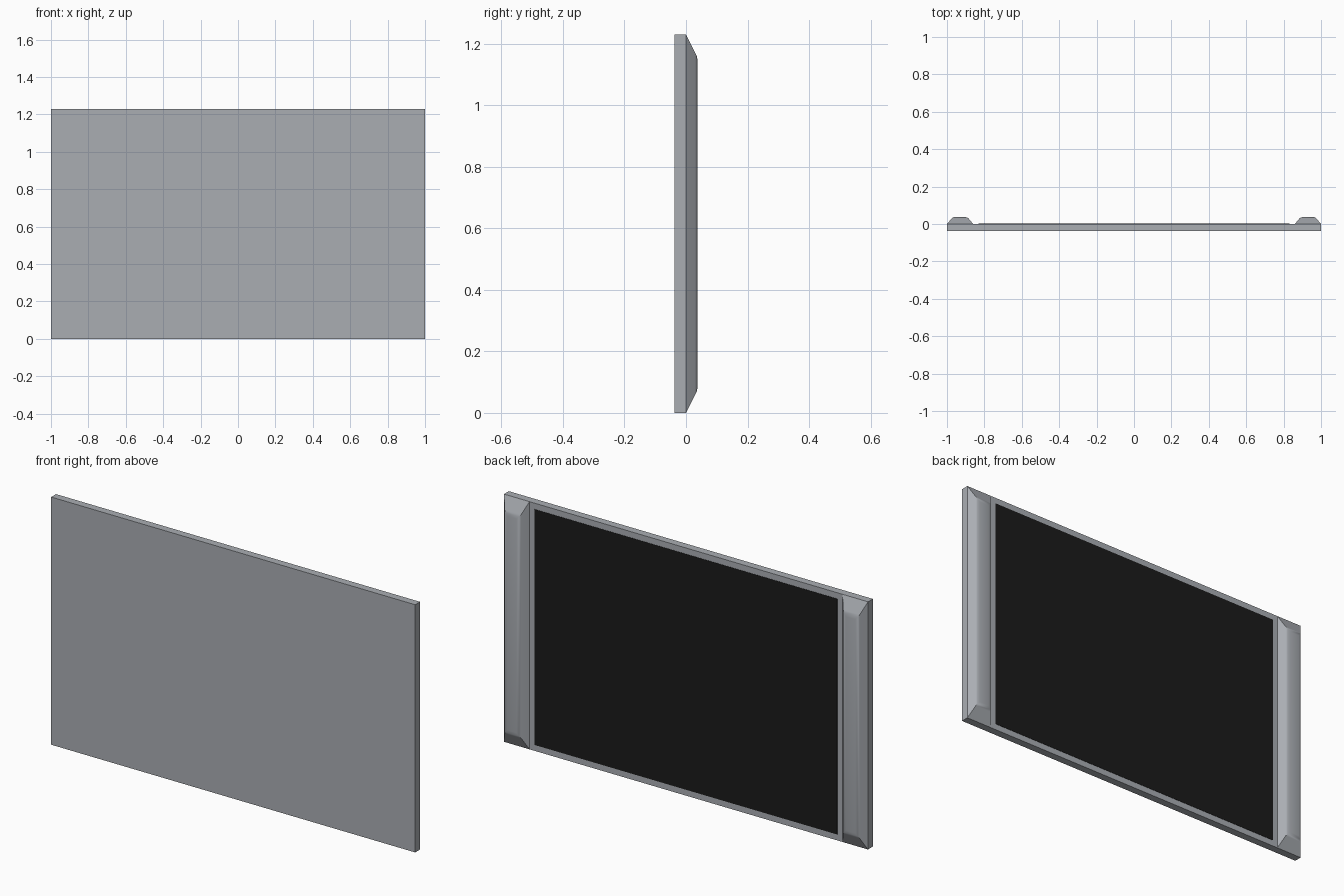
import bpy, bmesh

if "Cube" in bpy.data.objects:
    bpy.data.objects.remove(bpy.data.objects["Cube"])

H = 1.23      # panel height
D = 0.038     # half of the overall depth


def material(name, rgb):
    m = bpy.data.materials.new(name)
    m.diffuse_color = (*rgb, 1)
    m.use_nodes = True
    m.node_tree.nodes["Principled BSDF"].inputs["Base Color"].default_value = m.diffuse_color
    return m


grey = material("grey metal", (0.40, 0.42, 0.45))
black = material("dark screen", (0.011, 0.011, 0.011))


def finish(name, bm, mat):
    bmesh.ops.recalc_face_normals(bm, faces=bm.faces)
    me = bpy.data.meshes.new(name)
    bm.to_mesh(me)
    bm.free()
    me.materials.append(mat)
    ob = bpy.data.objects.new(name, me)
    bpy.context.collection.objects.link(ob)
    return ob


def box(name, lo, hi, mat):
    bm = bmesh.new()
    bmesh.ops.create_cube(bm, size=1)
    for v in bm.verts:
        v.co = [lo[i] + (v.co[i] + 0.5) * (hi[i] - lo[i]) for i in range(3)]
    return finish(name, bm, mat)


# Flat body panel and the thin screen on its back side
box("panel", (-1, -D, 0), (1, 0, H), grey)
box("screen", (-0.832, -0.002, 0.03), (0.832, 0.0015, H - 0.03), black)

# Ridge cross-section: x, y, and how far that line stops short of each end
PROFILE = [(1.0, 0, 0), (0.975, 0.030, 0.060), (0.969, 0.035, 0.070),
           (0.957, D, 0.084), (0.905, D, 0.084), (0.893, 0.035, 0.070),
           (0.885, 0.030, 0.060), (0.86, 0, 0)]


def ridge(name, side):
    bm = bmesh.new()
    low = [bm.verts.new((side * x, y, e)) for x, y, e in PROFILE]
    top = [bm.verts.new((side * x, y, H - e)) for x, y, e in PROFILE]
    n = len(PROFILE)
    # long strips from end to end, closed along the base
    for i in range(n):
        j = (i + 1) % n
        bm.faces.new((low[i], low[j], top[j], top[i]))
    # sloping ends, joined across from the outer to the inner side
    for ring in (low, top):
        for i in range(n // 2 - 1):
            bm.faces.new((ring[i], ring[i + 1], ring[n - 2 - i], ring[n - 1 - i]))
    ob = finish(name, bm, grey)
    bpy.ops.object.select_all(action='DESELECT')
    ob.select_set(True)
    bpy.context.view_layer.objects.active = ob
    bpy.ops.object.shade_smooth_by_angle(angle=0.52)


# Raised side grips
ridge("right_grip", 1)
ridge("left_grip", -1)
